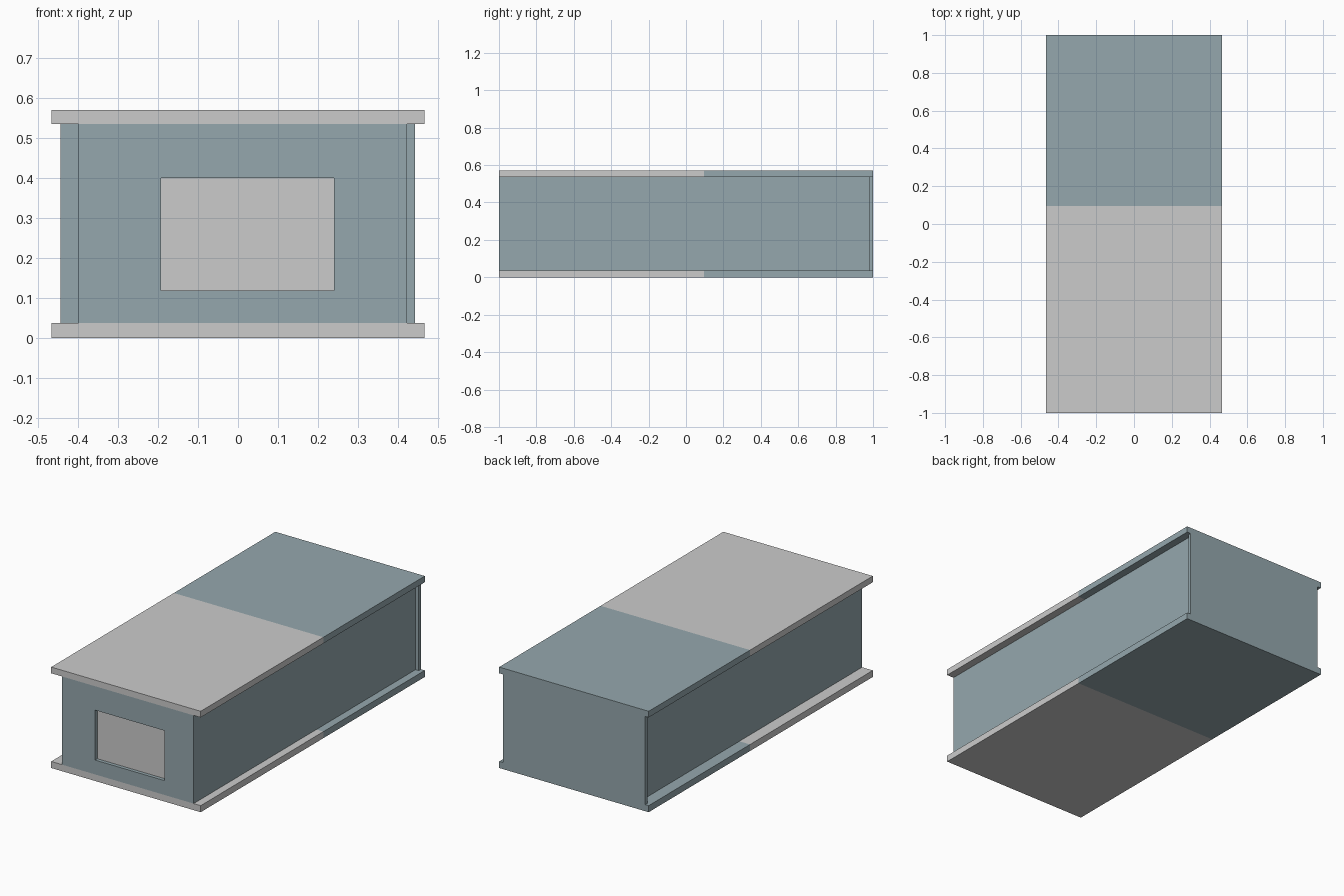
import bpy
import bmesh
from mathutils import Vector

if "Cube" in bpy.data.objects:
    bpy.data.objects.remove(bpy.data.objects["Cube"])

teal = bpy.data.materials.new("slate_teal")
teal.diffuse_color = (0.30, 0.39, 0.42, 1)
teal.use_nodes = True
teal.node_tree.nodes["Principled BSDF"].inputs["Base Color"].default_value = teal.diffuse_color

X, Z0, Z1, H = 0.467, 0.037, 0.535, 0.57   # slab half width, wall bottom/top, height
SPLIT, T = 0.095, 0.02                     # colour split, panel thickness
LEFT, RIGHT = -0.40, 0.423                 # outer faces of the side walls


def box(name, x, y, z, mat=None):
    """Box between the given (min, max) pairs."""
    bm = bmesh.new()
    bmesh.ops.create_cube(bm, size=1)
    lo, hi = Vector((x[0], y[0], z[0])), Vector((x[1], y[1], z[1]))
    for v in bm.verts:
        v.co = Vector([(lo[i] + hi[i]) / 2 + v.co[i] * (hi[i] - lo[i]) for i in range(3)])
    me = bpy.data.meshes.new(name)
    bm.to_mesh(me)
    bm.free()
    ob = bpy.data.objects.new(name, me)
    bpy.context.collection.objects.link(ob)
    if mat:
        me.materials.append(mat)
    return ob


# Floor and roof slabs, grey at the front and teal at the back
for part, z in (("floor", (0, Z0)), ("roof", (Z1, H))):
    box(part + "_front", (-X, X), (-1, SPLIT), z)
    box(part + "_back", (-X, X), (SPLIT, 1), z, teal)

# Side walls between the end panels
wall_z = (Z0, Z1)
box("left_wall", (LEFT, LEFT + T), (-1 + T, 1 - T), wall_z, teal)
box("right_wall", (RIGHT - T, RIGHT), (-1 + T, 1 - T), wall_z, teal)

# Back wall, wider than the side walls
box("back_wall", (-0.445, 0.443), (1 - T, 1), wall_z, teal)

# Front wall pieces around the window opening
wx, wz, front = (-0.193, 0.24), (0.118, 0.40), (-1, -1 + T)
box("front_wall_left", (LEFT, wx[0]), front, wall_z, teal)
box("front_wall_right", (wx[1], RIGHT), front, wall_z, teal)
box("front_wall_sill", wx, front, (Z0, wz[0]), teal)
box("front_wall_header", wx, front, (wz[1], Z1), teal)

# Recessed window pane
box("window_pane", wx, (-1 + T, -1 + T + 0.01), wz)
